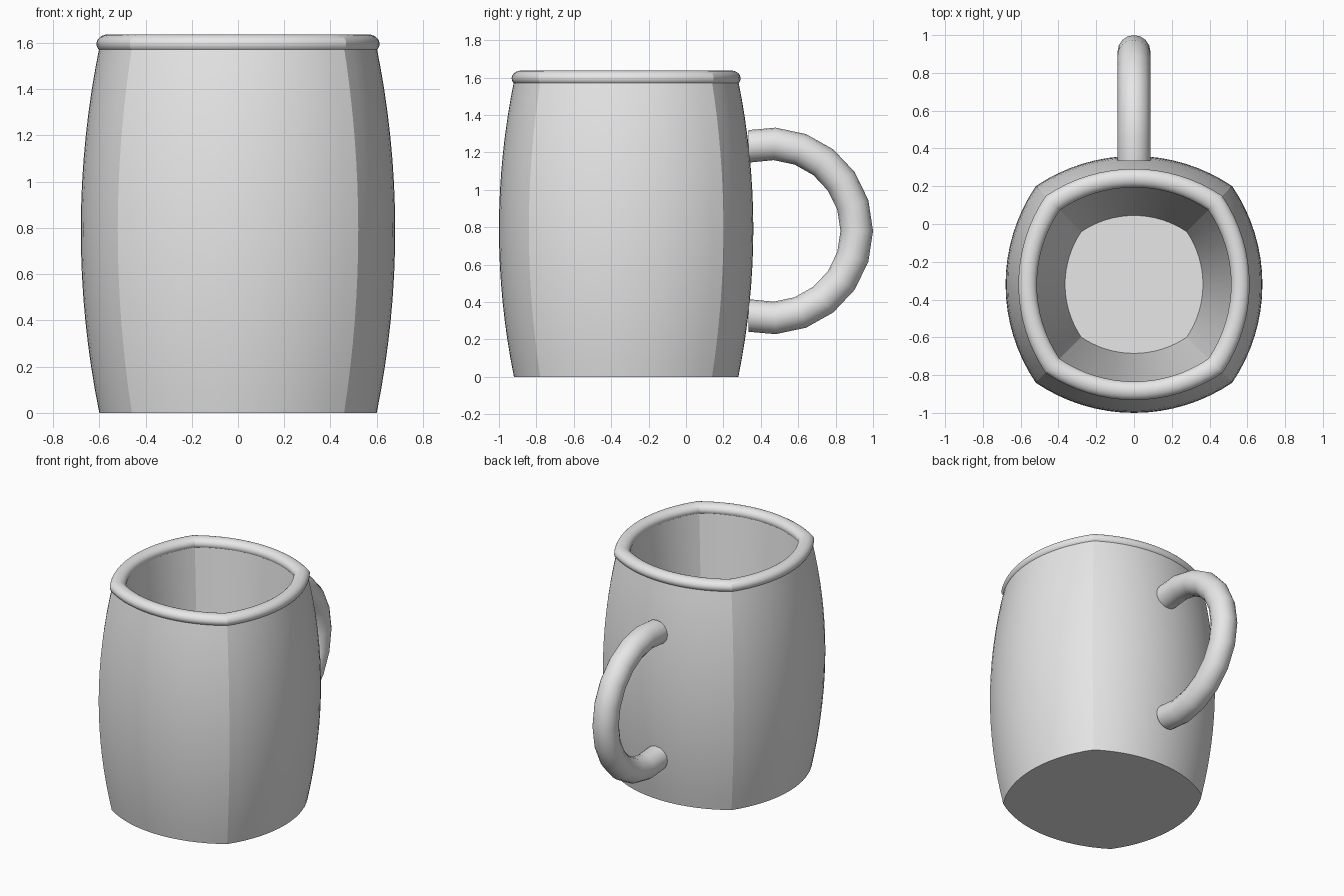
import bpy
import bmesh
from math import sin, cos, pi, radians, asin

cube = bpy.data.objects.get("Cube")
if cube:
    bpy.data.objects.remove(cube, do_unlink=True)

CENTRE_Y = -0.32     # axis of the cup
CORNER = 0.765       # corner position relative to the side's middle
SIDE_STEPS = 16

grey = bpy.data.materials.new("light grey")
grey.use_nodes = True
colour = (0.8, 0.8, 0.8, 1)
grey.diffuse_color = colour
grey.node_tree.nodes["Principled BSDF"].inputs["Base Color"].default_value = colour


def bowed_square():
    """Unit outline of four shallow arcs meeting in corners."""
    bow = 1 - CORNER
    radius = (CORNER ** 2 + bow ** 2) / (2 * bow)
    half = asin(CORNER / radius)
    points = []
    for side in range(4):
        turn = side * pi / 2
        for i in range(SIDE_STEPS):
            a = half * (2 * i / SIDE_STEPS - 1)
            x, y = 1 - radius + radius * cos(a), radius * sin(a)
            points.append((x * cos(turn) - y * sin(turn),
                           x * sin(turn) + y * cos(turn)))
    return points


def loft(name, rings, smooth_angle, looped=False):
    """Skin a list of rings, either capped at both ends or joined in a loop."""
    bm = bmesh.new()
    loops = [[bm.verts.new(p) for p in ring] for ring in rings]
    pairs = list(zip(loops, loops[1:]))
    if looped:
        pairs.append((loops[-1], loops[0]))
    else:
        bm.faces.new(loops[0])
        bm.faces.new(loops[-1])
    for a, b in pairs:
        n = len(a)
        for i in range(n):
            j = (i + 1) % n
            bm.faces.new((a[i], a[j], b[j], b[i]))
    bmesh.ops.recalc_face_normals(bm, faces=bm.faces)
    mesh = bpy.data.meshes.new(name)
    bm.to_mesh(mesh)
    bm.free()
    mesh.materials.append(grey)
    obj = bpy.data.objects.new(name, mesh)
    bpy.context.collection.objects.link(obj)
    bpy.ops.object.select_all(action='DESELECT')
    obj.select_set(True)
    bpy.context.view_layer.objects.active = obj
    bpy.ops.object.shade_smooth_by_angle(angle=radians(smooth_angle))
    return obj


outline = bowed_square()


def section(size, z):
    return [(x * size, y * size + CENTRE_Y, z) for x, y in outline]


# Barrel-shaped cup: bulged outside, tapered inside, solid floor
top = 1.59
profile = []
for i in range(17):
    z = top * i / 16
    profile.append((0.68 - 0.08 * ((z - 0.79) / 0.79) ** 2, z))
profile += [(0.52, top), (0.365, 0.1)]
loft("cup_body", [section(r, z) for r, z in profile], 15)

# Rounded rim bead following the mouth
bead = []
for i in range(32):
    a = 2 * pi * i / 32
    bead.append((0.563 + 0.049 * cos(a), 1.596 + 0.041 * sin(a)))
loft("rim", [section(r, z) for r, z in bead], 15, looped=True)

# C-shaped handle on the back, its ends flat against the wall
rings = []
tube = 0.087
for i in range(-6, 7):
    a = radians(104 * i / 6)
    tilt = max(-pi / 2, min(pi / 2, a))
    ring = []
    for k in range(16):
        t = 2 * pi * k / 16
        out = tube * cos(t)
        ring.append((tube * sin(t),
                     0.447 + 0.466 * cos(a) + out * cos(tilt),
                     0.78 + 0.466 * sin(a) + out * sin(tilt)))
    rings.append(ring)
loft("handle", rings, 40)
